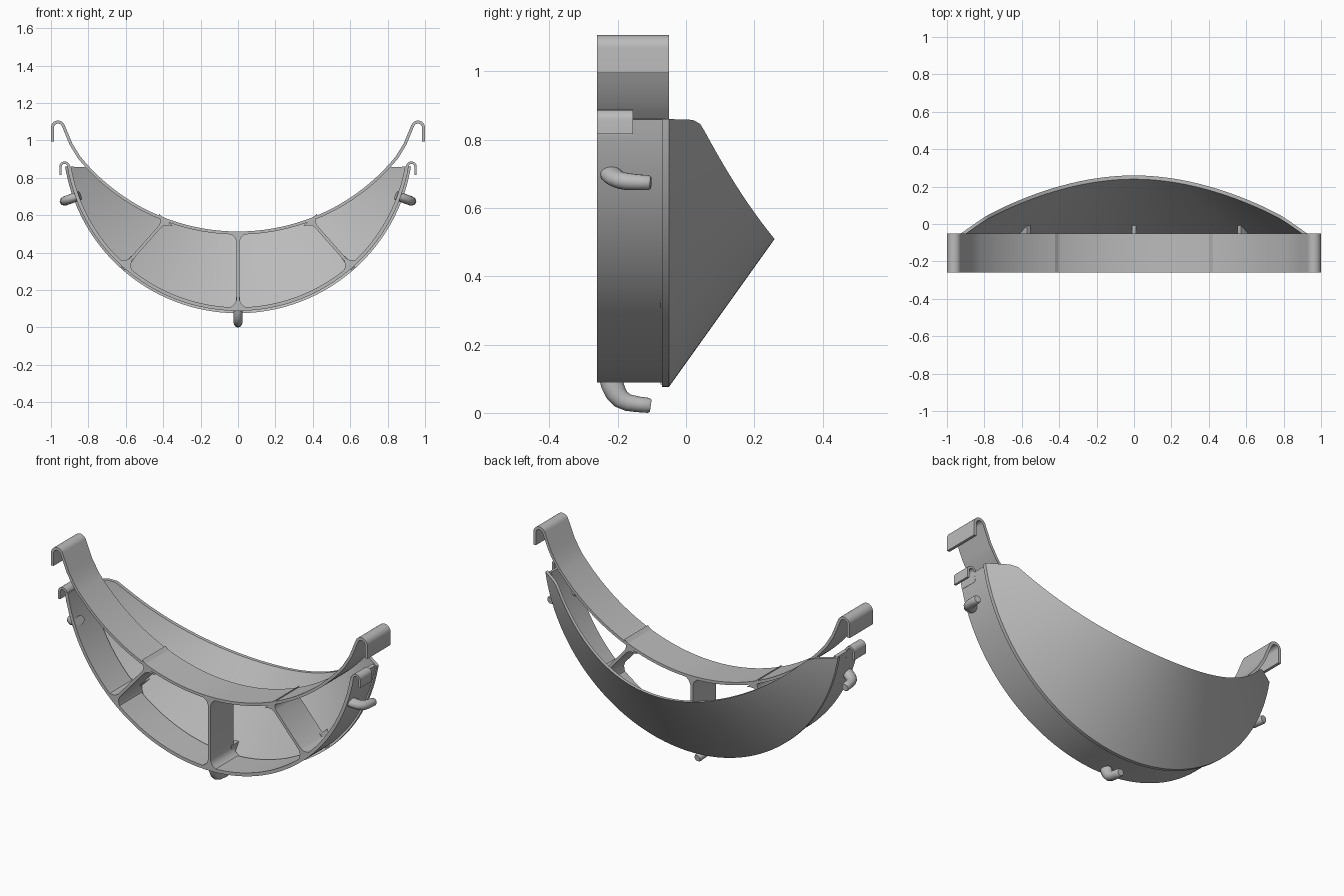
import bpy, bmesh
from math import sin, cos, sqrt, radians, pi, acos, asin
from mathutils import Vector

if "Cube" in bpy.data.objects:
    bpy.data.objects.remove(bpy.data.objects["Cube"])

grey = bpy.data.materials.new("plain grey")
grey.use_nodes = True
COLOUR = (0.5, 0.5, 0.5, 1)
grey.diffuse_color = COLOUR
grey.node_tree.nodes["Principled BSDF"].inputs["Base Color"].default_value = COLOUR

CZ = 1.013            # centre height of the outer arc
RIM = 0.937           # shell rim radius
IZ, IR = 1.6, 1.095   # centre height and radius of the inner arc
FRONT = -0.26
SLOPE = 1.4           # cone radius lost per unit of depth
TOP = 0.86


def loft(name, rings, angle=35):
    """Skin a list of equal-sized closed rings and cap both ends."""
    bm = bmesh.new()
    rows = [[bm.verts.new(p) for p in ring] for ring in rings]
    n = len(rows[0])
    for a, b in zip(rows, rows[1:]):
        for i in range(n):
            j = (i + 1) % n
            bm.faces.new((a[i], a[j], b[j], b[i]))
    bm.faces.new(rows[0])
    bm.faces.new(rows[-1])
    bmesh.ops.recalc_face_normals(bm, faces=bm.faces)
    mesh = bpy.data.meshes.new(name)
    bm.to_mesh(mesh)
    bm.free()
    mesh.materials.append(grey)
    obj = bpy.data.objects.new(name, mesh)
    bpy.context.collection.objects.link(obj)
    bpy.ops.object.select_all(action='DESELECT')
    obj.select_set(True)
    bpy.context.view_layer.objects.active = obj
    bpy.ops.object.shade_smooth_by_angle(angle=radians(angle))
    return obj


def strip(name, path, thick, y0, y1):
    """Flat ribbon following an (x, z) path, extruded along y."""
    pts = [Vector(p) for p in path]
    rings = []
    for i, p in enumerate(pts):
        d = (pts[min(i + 1, len(pts) - 1)] - pts[max(i - 1, 0)]).normalized()
        n = Vector((-d.y, d.x)) * thick / 2
        a, b = p + n, p - n
        rings.append([(a.x, y0, a.y), (a.x, y1, a.y), (b.x, y1, b.y), (b.x, y0, b.y)])
    return loft(name, rings)


def arc(cx, cz, r, a0, a1, n):
    """Arc with angles measured from straight down towards +x."""
    return [(cx + r * sin(a0 + (a1 - a0) * i / n), cz - r * cos(a0 + (a1 - a0) * i / n))
            for i in range(n + 1)]


def mirrored(half):
    return [(-x, z) for x, z in reversed(half[1:])] + half


def polar(theta, r, y, side=0):
    """Point at radius r about the outer centre, shifted sideways."""
    return (r * sin(theta) + side * cos(theta), y, CZ - r * cos(theta) + side * sin(theta))


def inner_radius(theta, radius=IR):
    d = IZ - CZ
    return -d * cos(theta) + sqrt(radius ** 2 - (d * sin(theta)) ** 2)


# Conical shell, trimmed by the inner arc and a level top
end = acos((CZ - TOP) / RIM)
rings = []
for i in range(129):
    t = -end + 2 * end * i / 128
    a, b = inner_radius(t, 1.09), (CZ - TOP) / cos(t)
    r = (a + b + sqrt((a - b) ** 2 + 0.001)) / 2
    r = min(r, RIM - 0.001)
    y = -0.05 + (RIM - r) / SLOPE
    rings.append([polar(t, RIM, -0.05), polar(t, r, y),
                  polar(t, r, y - 0.02), polar(t, RIM, -0.07)])
loft("conical_shell", rings)

# Inner band with a large hook at each end
half = arc(0, IZ, IR, 0, asin(0.85 / IR), 36) + [(0.893, 0.98)]
half += arc(0.962, 1.068, 0.03, radians(245), radians(90), 12) + [(0.992, 0.995)]
strip("inner_band", mirrored(half), 0.016, FRONT, -0.05)

# Outer band
BAND = 0.915
band_end = acos((CZ - TOP) / BAND)
strip("outer_band", mirrored(arc(0, CZ, BAND, 0, band_end, 48)), 0.019, FRONT, -0.06)

# Small hooks on the outer band
for name, s in (("left_small_hook", 1), ("right_small_hook", -1)):
    hook = [(0.897, 0.81)] + arc(0.927, 0.859, 0.022, radians(270), radians(90), 12) + [(0.949, 0.816)]
    strip(name, [(s * x, z) for x, z in hook], 0.013, FRONT, -0.155)

# Radial ribs with flared ends, and a gusset behind each
for name, deg in (("centre", 0), ("left", 41.4), ("right", -41.4)):
    t = radians(deg)
    r0, r1 = inner_radius(t), 0.91
    flare = [(0, 0.05), (0.012, 0.03), (0.025, 0.016), (0.045, 0.008)]
    stations = [(r0 + d, w) for d, w in flare] + [(r1 - d, w) for d, w in reversed(flare)]
    loft(name + "_rib", [[polar(t, r, FRONT, w), polar(t, r, -0.05, w),
                          polar(t, r, -0.05, -w), polar(t, r, FRONT, -w)] for r, w in stations])
    w = 0.012
    loft(name + "_gusset", [[polar(t, r, -0.075, w), polar(t, r, y, w),
                             polar(t, r, y, -w), polar(t, r, -0.075, -w)]
                            for r, y in ((0.85, -0.008), (0.93, -0.065))])

# Bent pegs outside the outer band: (radius, depth, thickness)
peg_path = [(0.90, -0.222, 0.034), (0.93, -0.216, 0.033), (0.955, -0.205, 0.031),
            (0.973, -0.19, 0.028), (0.983, -0.17, 0.025), (0.988, -0.14, 0.023),
            (0.991, -0.11, 0.022), (0.992, -0.103, 0.018)]
for name, deg in (("bottom_peg", 0), ("left_peg", 70), ("right_peg", -70)):
    t = radians(deg)
    rings = []
    for i, (r, y, w) in enumerate(peg_path):
        p, q = peg_path[max(i - 1, 0)], peg_path[min(i + 1, len(peg_path) - 1)]
        d = Vector((q[0] - p[0], q[1] - p[1])).normalized()
        ring = []
        for k in range(16):
            a = 2 * pi * k / 16
            u = w * cos(a)
            ring.append(polar(t, r - d.y * u, y + d.x * u, min(w, 0.025) * sin(a)))
        rings.append(ring)
    loft(name, rings, 50)
